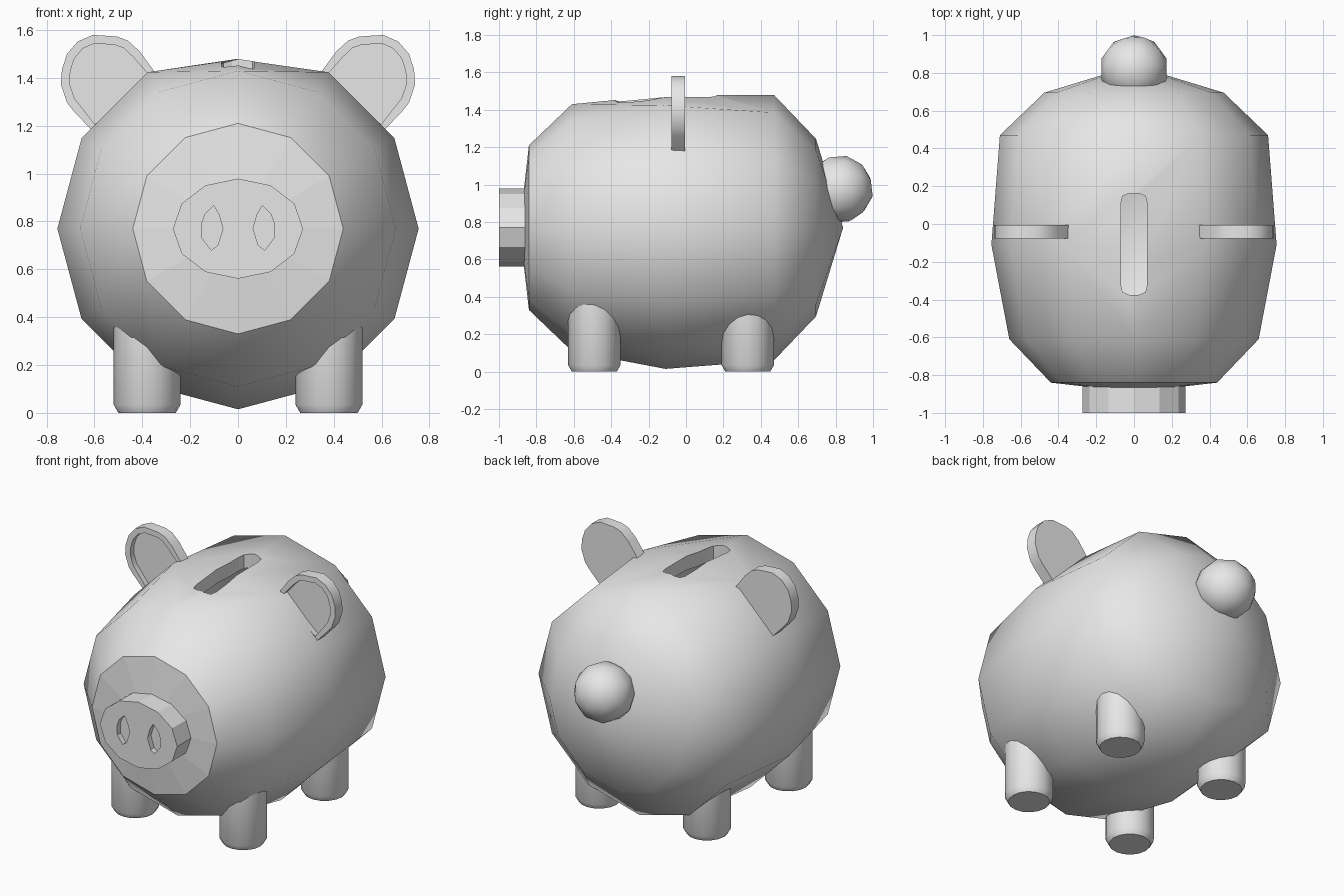
import bpy, bmesh
from math import sin, cos, pi, radians
from mathutils import Matrix, Vector

cube = bpy.data.objects.get("Cube")
if cube:
    bpy.data.objects.remove(cube, do_unlink=True)

grey = bpy.data.materials.new("plain grey")
grey.use_nodes = True
grey.diffuse_color = (0.8, 0.8, 0.8, 1)
grey.node_tree.nodes["Principled BSDF"].inputs["Base Color"].default_value = grey.diffuse_color

MID = 0.77   # height of the body axis


def finish(name, bm, smooth=None):
    """Turn a bmesh into an object; smooth is the sharp-edge angle in degrees."""
    bmesh.ops.recalc_face_normals(bm, faces=bm.faces)
    mesh = bpy.data.meshes.new(name)
    bm.to_mesh(mesh)
    bm.free()
    mesh.materials.append(grey)
    obj = bpy.data.objects.new(name, mesh)
    bpy.context.collection.objects.link(obj)
    activate(obj)
    if smooth:
        bpy.ops.object.shade_smooth_by_angle(angle=radians(smooth))
    return obj


def activate(obj):
    bpy.ops.object.select_all(action='DESELECT')
    obj.select_set(True)
    bpy.context.view_layer.objects.active = obj


def prism(points, start, end):
    """Extrude a 3D outline from its place plus start to its place plus end."""
    bm = bmesh.new()
    face = bm.faces.new([bm.verts.new(Vector(p) + Vector(start)) for p in points])
    out = bmesh.ops.extrude_face_region(bm, geom=[face])
    moved = [v for v in out["geom"] if isinstance(v, bmesh.types.BMVert)]
    bmesh.ops.translate(bm, verts=moved, vec=Vector(end) - Vector(start))
    return bm


def cut(obj, cutter):
    activate(obj)
    mod = obj.modifiers.new("cut", 'BOOLEAN')
    mod.operation, mod.solver, mod.object = 'DIFFERENCE', 'EXACT', cutter
    bpy.ops.object.modifier_apply(modifier=mod.name)
    bpy.data.objects.remove(cutter, do_unlink=True)


def lathe(profile, sides, place):
    """Spin (radius, along) pairs; place maps (a, b, along) to a position."""
    bm = bmesh.new()
    rings = []
    for r, along in profile:
        count = sides if r else 1
        rings.append([bm.verts.new(place(r * cos(2 * pi * i / sides),
                      r * sin(2 * pi * i / sides), along)) for i in range(count)])
    for a, b in zip(rings, rings[1:]):
        for i in range(sides):
            j = (i + 1) % sides
            quad = [a[i % len(a)], a[j % len(a)], b[j % len(b)], b[i % len(b)]]
            bm.faces.new(list(dict.fromkeys(quad)))
    return bm


# Hollow body, twelve sided around the y axis
profile = [(0, -0.89), (0.44, -0.84), (0.66, -0.61), (0.755, -0.11),
           (0.71, 0.47), (0.475, 0.695), (0, 0.84)]
bm = lathe(profile, 12, lambda a, b, y: (a, y, MID + b))
for v in bm.verts:
    if v.co.z > 1.5:
        v.co.z = 1.478
body = finish("body", bm, 80)
for poly in body.data.polygons:          # crisp facets around the snout
    if poly.center.y < -0.84:
        poly.use_smooth = False
shell = body.modifiers.new("shell", 'SOLIDIFY')
shell.thickness, shell.offset = 0.09, -1
bpy.ops.object.modifier_apply(modifier=shell.name)

# Coin slot
half = [(0.025, -0.375), (0.06, -0.36), (0.07, -0.32),
        (0.07, 0.11), (0.06, 0.148), (0.025, 0.162)]
outline = half + [(-x, y) for x, y in reversed(half)]
cut(body, finish("slot_cutter", prism([(x, y, 1.2) for x, y in outline], (0, 0, 0), (0, 0, 0.5))))

# Snout with two shallow nostrils
oval = [(0.272 * cos(i * pi / 6), 0, MID + 0.209 * sin(i * pi / 6)) for i in range(12)]
snout = finish("snout", prism(oval, (0, -1, 0), (0, -0.86, 0)))
nostril = [(0.102, 0.866), (0.138, 0.83), (0.152, 0.79), (0.15, 0.73),
           (0.112, 0.68), (0.085, 0.70), (0.063, 0.77), (0.08, 0.83)]
for side in (1, -1):
    cut(snout, finish("nostril_cutter", prism([(side * x, 0, z) for x, z in nostril],
                                              (0, -1.1, 0), (0, -0.965, 0))))

# Ears: rounded plates with a recessed front
ear = [(0.33, 1.40), (0.41, 1.51), (0.46, 1.556), (0.506, 1.573), (0.607, 1.58),
       (0.67, 1.552), (0.715, 1.50), (0.736, 1.435), (0.74, 1.372),
       (0.715, 1.297), (0.686, 1.26), (0.60, 1.17)]
for name, side in (("left_ear", 1), ("right_ear", -1)):
    bm = prism([(side * x, 0, z) for x, z in ear], (0, -0.078, 0), (0, -0.005, 0))
    bmesh.ops.recalc_face_normals(bm, faces=bm.faces)
    front = [f for f in bm.faces if f.normal.y < -0.9]
    bmesh.ops.inset_region(bm, faces=front, thickness=0.036)
    out = bmesh.ops.extrude_face_region(bm, geom=front)
    bmesh.ops.translate(bm, vec=(0, 0.035, 0),
                        verts=[v for v in out["geom"] if isinstance(v, bmesh.types.BMVert)])
    bmesh.ops.delete(bm, geom=[f for f in front if f.is_valid], context='FACES_ONLY')
    finish(name, bm, 35)

# Legs with a chamfered foot
for end, y in (("front", -0.49), ("back", 0.33)):
    for name, x in (("left", 0.38), ("right", -0.38)):
        bm = lathe([(0, 0), (0.12, 0), (0.14, 0.035), (0.14, 0.4), (0, 0.4)], 16,
                   lambda a, b, z: (x + a, y + b, z))
        finish(f"{end}_{name}_leg", bm, 30)

# Round tail
bm = bmesh.new()
bmesh.ops.create_icosphere(bm, subdivisions=2, radius=0.182,
                           matrix=Matrix.Translation((0, 0.82, 0.975)) @ Matrix.Rotation(radians(-12), 4, 'X'))
finish("tail", bm, 60)
